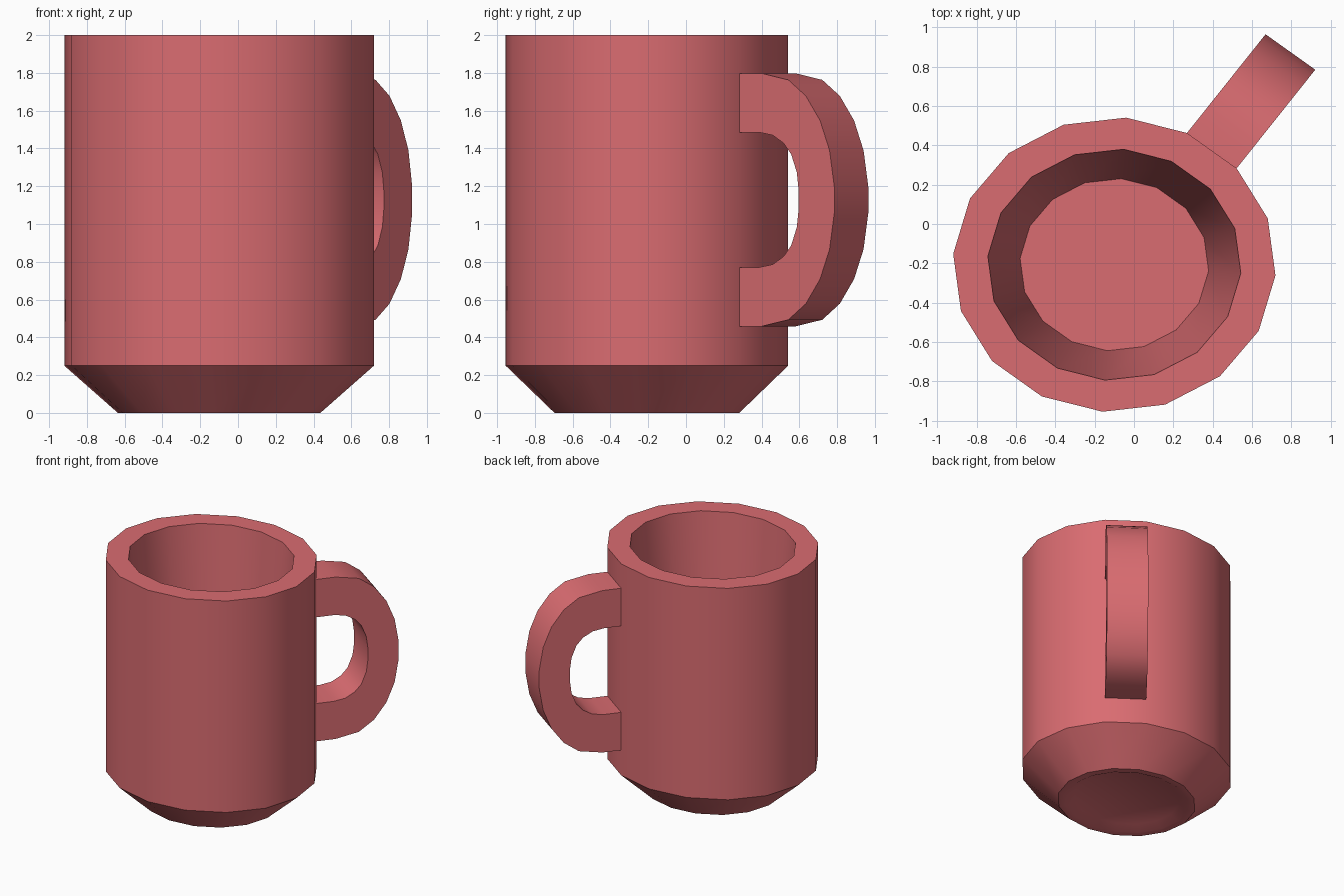
import bpy, bmesh, math
from mathutils import Vector

if "Cube" in bpy.data.objects:
    bpy.data.objects.remove(bpy.data.objects["Cube"])

CENTER = Vector((-0.10, -0.207))
RX, RY = 0.822, 0.75          # slightly oval body
SIDES = 16
START = math.radians(63.3)    # first corner, next to the handle

coral = bpy.data.materials.new("coral_red")
coral.diffuse_color = (0.70, 0.15, 0.165, 1.0)
coral.use_nodes = True
coral.node_tree.nodes["Principled BSDF"].inputs["Base Color"].default_value = coral.diffuse_color


def corner(i, r=1.0):
    a = START + i * math.tau / SIDES
    return CENTER + Vector((RX * r * math.cos(a), RY * r * math.sin(a)))


def finish(name, bm):
    bmesh.ops.recalc_face_normals(bm, faces=bm.faces)
    mesh = bpy.data.meshes.new(name)
    bm.to_mesh(mesh)
    bm.free()
    mesh.materials.append(coral)
    obj = bpy.data.objects.new(name, mesh)
    bpy.context.collection.objects.link(obj)
    bpy.ops.object.select_all(action='DESELECT')
    obj.select_set(True)
    bpy.context.view_layer.objects.active = obj
    bpy.ops.object.shade_smooth_by_angle(angle=math.radians(35))
    return obj


# Cup body: rings from the dished underside, up the outside, down the inside
profile = [(0.50, 0.035), (0.585, 0.0), (0.654, 0.0), (1.0, 0.25),
           (1.0, 2.0), (0.785, 2.0), (0.585, 0.15)]
bm = bmesh.new()
rings = [[bm.verts.new((*corner(i, r), z)) for i in range(SIDES)]
         for r, z in profile]
for low, high in zip(rings, rings[1:]):
    for i in range(SIDES):
        j = (i + 1) % SIDES
        bm.faces.new((low[i], low[j], high[j], high[i]))
bm.faces.new(rings[0])
bm.faces.new(rings[-1])
finish("cup_body", bm)

# Handle: half outlines (reach, height from middle), mirrored top to bottom
MID = 1.128
outer = [(-0.06, 0.67), (0.23, 0.67), (0.515, 0.635), (0.70, 0.55),
         (0.85, 0.42), (0.95, 0.262), (1.0, 0.07)]
inner = [(-0.06, 0.357), (0.21, 0.357), (0.35, 0.342), (0.465, 0.30),
         (0.545, 0.242), (0.605, 0.145), (0.625, 0.045)]


def full(half):
    return half + [(s, -h) for s, h in reversed(half)]


reach = Vector((0.40, 0.502))
bm = bmesh.new()


def outline(base, half):
    return [bm.verts.new((*(base + reach * s), MID + h)) for s, h in full(half)]


# The handle is as wide as the body side it grows from
left, right = corner(0), corner(-1)
strips = [outline(left, outer), outline(right, outer),
          outline(right, inner), outline(left, inner)]
for k in range(4):
    a, b = strips[k], strips[(k + 1) % 4]
    for i in range(len(a) - 1):
        bm.faces.new((a[i], a[i + 1], b[i + 1], b[i]))
for end in (0, -1):
    bm.faces.new([s[end] for s in strips])
finish("handle", bm)
